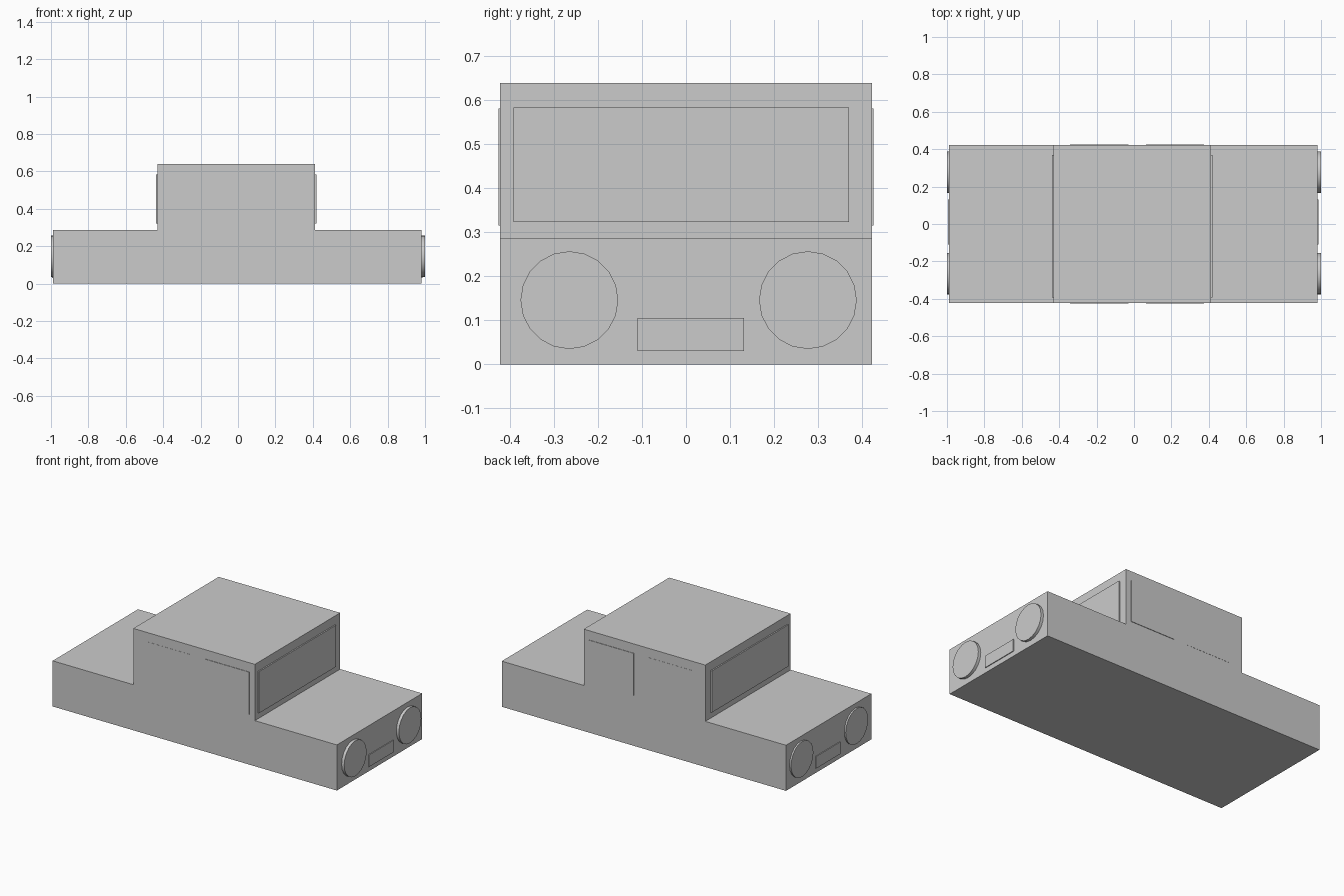
import bpy
import bmesh
from math import pi, radians
from mathutils import Matrix, Vector

cube = bpy.data.objects.get("Cube")
if cube:
    bpy.data.objects.remove(cube, do_unlink=True)

paint = bpy.data.materials.new("light_grey")
paint.use_nodes = True
GREY = (0.6, 0.6, 0.6, 1)
paint.diffuse_color = GREY
paint.node_tree.nodes["Principled BSDF"].inputs["Base Color"].default_value = GREY

HALF_WIDTH = 0.423
REAR, NOSE = -0.99, 0.982
CABIN_REAR, CABIN_FRONT = -0.43, 0.413
DECK, ROOF = 0.286, 0.639
SINK = 0.004  # how far attached parts reach into the body


def finish(name, bm):
    bmesh.ops.recalc_face_normals(bm, faces=bm.faces)
    mesh = bpy.data.meshes.new(name)
    bm.to_mesh(mesh)
    bm.free()
    mesh.materials.append(paint)
    obj = bpy.data.objects.new(name, mesh)
    bpy.context.collection.objects.link(obj)
    return obj


def box(name, low, high):
    low, high = Vector(low), Vector(high)
    bm = bmesh.new()
    place = Matrix.Translation((low + high) / 2) @ Matrix.Diagonal((*(high - low), 1))
    bmesh.ops.create_cube(bm, size=1, matrix=place)
    return finish(name, bm)


def end_plate(name, x, side, depth, y, z):
    xs = sorted((x - side * SINK, x + side * depth))
    return box(name, (xs[0], y[0], z[0]), (xs[1], y[1], z[1]))


def lamp(name, x, side, depth, y):
    bm = bmesh.new()
    place = Matrix.Translation((x + side * (depth - SINK) / 2, y, 0.146))
    place = place @ Matrix.Rotation(pi / 2, 4, "Y")
    bmesh.ops.create_cone(bm, cap_ends=True, segments=20, radius1=0.111,
                          radius2=0.111, depth=depth + SINK, matrix=place)
    obj = finish(name, bm)
    bpy.ops.object.select_all(action="DESELECT")
    obj.select_set(True)
    bpy.context.view_layer.objects.active = obj
    bpy.ops.object.shade_smooth_by_angle(angle=radians(30))


# Stepped body and cabin, extruded across the width
profile = [(REAR, 0), (NOSE, 0), (NOSE, DECK), (CABIN_FRONT, DECK),
           (CABIN_FRONT, ROOF), (CABIN_REAR, ROOF), (CABIN_REAR, DECK), (REAR, DECK)]
bm = bmesh.new()
side_face = bm.faces.new([bm.verts.new((x, -HALF_WIDTH, z)) for x, z in profile])
swept = bmesh.ops.extrude_face_region(bm, geom=[side_face])["geom"]
bmesh.ops.translate(bm, vec=(0, 2 * HALF_WIDTH, 0),
                    verts=[v for v in swept if isinstance(v, bmesh.types.BMVert)])
finish("body", bm)

# Windscreens, number plates and round lamps at each end
for end, side, x, cabin_x, lamp_depth in (
        ("front", 1, NOSE, CABIN_FRONT, 0.018),
        ("rear", -1, REAR, CABIN_REAR, 0.01)):
    end_plate(end + "_windscreen", cabin_x, side, 0.008, (-0.392, 0.37), (0.323, 0.584))
    end_plate(end + "_number_plate", x, side, 0.005, (-0.11, 0.132), (0.03, 0.105))
    for label, y in (("right", -0.265), ("left", 0.277)):
        lamp(f"{end}_{label}_lamp", x, side, lamp_depth, y)

# Thin door windows on both flanks
for label, side in (("right", -1), ("left", 1)):
    for end, x0, x1, depth in (("front", 0.065, 0.375, 0.003),
                               ("rear", -0.342, -0.03, 0.001)):
        ys = sorted((side * (HALF_WIDTH - SINK), side * (HALF_WIDTH + depth)))
        box(f"{end}_{label}_window", (x0, ys[0], 0.316), (x1, ys[1], 0.581))
